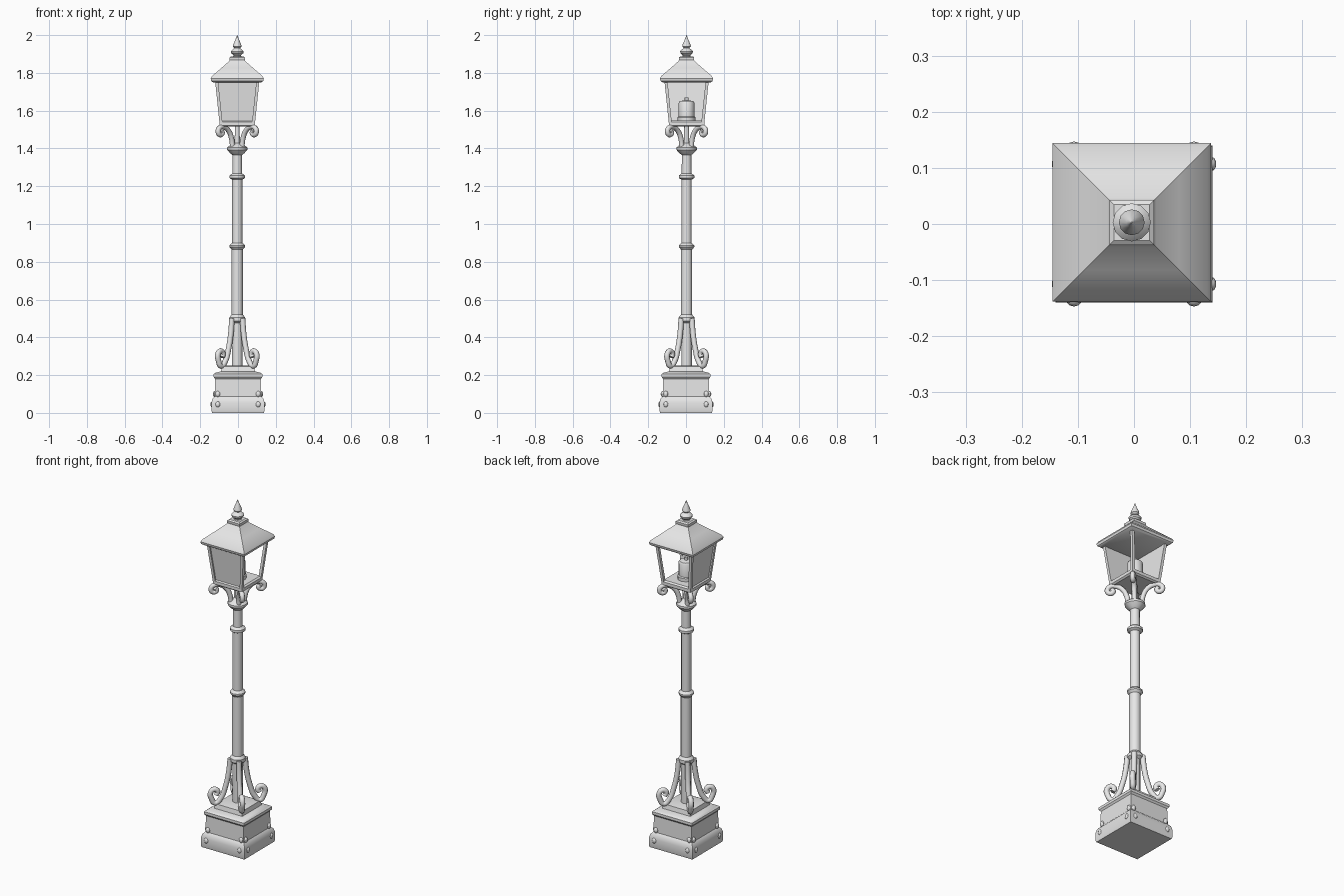
import bpy, bmesh, math
from mathutils import Vector

if "Cube" in bpy.data.objects:
    bpy.data.objects.remove(bpy.data.objects["Cube"])

CX, CY = -0.004, 0.003          # slight lean of the upper parts off centre
grey = bpy.data.materials.new("cast_metal_grey")
grey.use_nodes = True
grey.diffuse_color = (0.8, 0.8, 0.8, 1)
grey.node_tree.nodes["Principled BSDF"].inputs["Base Color"].default_value = (0.8, 0.8, 0.8, 1)


def finish(obj, angle=35):
    obj.data.materials.clear()
    obj.data.materials.append(grey)
    bpy.ops.object.select_all(action='DESELECT')
    obj.select_set(True)
    bpy.context.view_layer.objects.active = obj
    bpy.ops.object.shade_smooth_by_angle(angle=math.radians(angle))
    return obj


def from_bmesh(name, bm, loc):
    bmesh.ops.recalc_face_normals(bm, faces=bm.faces)
    mesh = bpy.data.meshes.new(name)
    bm.to_mesh(mesh)
    bm.free()
    obj = bpy.data.objects.new(name, mesh)
    bpy.context.collection.objects.link(obj)
    obj.location = loc
    return finish(obj)


def stack(name, profile, sides, turn=0.0, square=False, loc=(CX, CY, 0)):
    """Loft rings of (radius, height); square rings use half width."""
    bm = bmesh.new()
    rings = []
    for r, z in profile:
        k = r * math.sqrt(2) if square else r
        rings.append([bm.verts.new((k * math.cos(turn + math.tau * i / sides),
                                    k * math.sin(turn + math.tau * i / sides), z))
                      for i in range(sides)])
    for a, b in zip(rings, rings[1:]):
        for i in range(sides):
            j = (i + 1) % sides
            bm.faces.new((a[i], a[j], b[j], b[i]))
    bm.faces.new(rings[0][::-1])
    bm.faces.new(rings[-1])
    return from_bmesh(name, bm, loc)


def square_stack(name, profile, loc=(CX, CY, 0)):
    return stack(name, profile, 4, math.pi / 4, True, loc)


def scroll(name, path, radius, angle):
    """Curled iron bracket swept along a (distance, height) path."""
    curve = bpy.data.curves.new(name, 'CURVE')
    curve.dimensions = '3D'
    curve.bevel_depth = radius
    curve.bevel_resolution = 2
    curve.resolution_u = 5
    curve.use_fill_caps = True
    spline = curve.splines.new('BEZIER')
    spline.bezier_points.add(len(path) - 1)
    for p, (d, z) in zip(spline.bezier_points, path):
        p.co = (d * math.cos(angle), d * math.sin(angle), z)
        p.handle_left_type = p.handle_right_type = 'AUTO'
    obj = bpy.data.objects.new(name, curve)
    bpy.context.collection.objects.link(obj)
    obj.location = (CX, CY, 0)
    bpy.ops.object.select_all(action='DESELECT')
    obj.select_set(True)
    bpy.context.view_layer.objects.active = obj
    bpy.ops.object.convert(target='MESH')
    return finish(bpy.context.object, 50)


def ball(name, loc, scale):
    bm = bmesh.new()
    bmesh.ops.create_uvsphere(bm, u_segments=10, v_segments=6, radius=1)
    bmesh.ops.scale(bm, vec=scale, verts=bm.verts)
    return from_bmesh(name, bm, loc)


# Stepped square pedestal
square_stack("pedestal", [(0.137, 0), (0.14, 0.01), (0.14, 0.055), (0.135, 0.075),
                          (0.123, 0.088), (0.121, 0.18), (0.129, 0.19), (0.129, 0.205),
                          (0.118, 0.213), (0.09, 0.22), (0.085, 0.245), (0.07, 0.25)],
             (0, 0, 0))

# Studs near the pedestal corners
for s in (-1, 1):
    for t in (-1, 1):
        for z, out in ((0.045, 0.137), (0.1, 0.124)):
            ball("pedestal_stud_side", (s * out, t * 0.107, z), (0.01, 0.013, 0.016))
            ball("pedestal_stud_face", (t * 0.107, s * out, z), (0.013, 0.01, 0.016))

# Post shaft with collars
stack("post", [(0.028, 0.24), (0.028, 0.475), (0.042, 0.487), (0.042, 0.505), (0.03, 0.52),
               (0.03, 0.865), (0.041, 0.878), (0.041, 0.887), (0.027, 0.9),
               (0.027, 1.235), (0.041, 1.243), (0.041, 1.257), (0.026, 1.268),
               (0.025, 1.365), (0.038, 1.375), (0.054, 1.393), (0.054, 1.405),
               (0.035, 1.42), (0.014, 1.43), (0.012, 1.53)], 12)

# Curled brackets on the diagonals, below and above
LOWER = [(0.04, 0.5), (0.048, 0.42), (0.065, 0.34), (0.092, 0.27), (0.12, 0.247),
         (0.14, 0.275), (0.145, 0.31), (0.125, 0.328), (0.107, 0.312), (0.115, 0.295)]
UPPER = [(0.035, 1.405), (0.042, 1.45), (0.062, 1.49), (0.095, 1.512), (0.128, 1.512),
         (0.143, 1.492), (0.13, 1.472), (0.112, 1.482), (0.12, 1.495)]
for i in range(4):
    a = math.pi / 4 + i * math.pi / 2
    scroll("lower_bracket", LOWER, 0.0145, a)
    scroll("upper_bracket", UPPER, 0.0135, a)

# Lantern floor and roof
square_stack("lantern_floor", [(0.085, 1.515), (0.094, 1.522), (0.094, 1.54), (0.085, 1.547)])
square_stack("lantern_roof", [(0.125, 1.748), (0.138, 1.757), (0.141, 1.77), (0.134, 1.783),
                              (0.085, 1.825), (0.043, 1.862), (0.04, 1.868)])
square_stack("roof_cap", [(0.036, 1.862), (0.04, 1.868), (0.04, 1.882), (0.032, 1.888)])

# Finial
stack("finial", [(0.022, 1.885), (0.02, 1.893), (0.032, 1.904), (0.034, 1.914), (0.024, 1.925),
                 (0.014, 1.931), (0.023, 1.94), (0.021, 1.95), (0.01, 1.975), (0.001, 2.0)], 12)

# Tapered corner posts of the lantern
LOW, HIGH, Z0, Z1 = 0.086, 0.109, 1.535, 1.755


def beam(name, corners, thick):
    """Box between two points, square in plan."""
    bm = bmesh.new()
    ends = [[bm.verts.new(Vector(c) + Vector((dx * thick, dy * thick, 0)))
             for dx, dy in ((-1, -1), (1, -1), (1, 1), (-1, 1))] for c in corners]
    for i in range(4):
        j = (i + 1) % 4
        bm.faces.new((ends[0][i], ends[0][j], ends[1][j], ends[1][i]))
    bm.faces.new(ends[0])
    bm.faces.new(ends[1])
    return from_bmesh(name, bm, (CX, CY, 0))


for sx in (-1, 1):
    for sy in (-1, 1):
        beam("lantern_corner_post", ((sx * LOW, sy * LOW, Z0), (sx * HIGH, sy * HIGH, Z1)), 0.008)

# Closed panels on the front and the right; the other two sides are open
for name, turn in (("front_panel", 0), ("right_panel", -math.pi / 2)):
    bm = bmesh.new()
    quads = []
    for off in (0, 0.006):
        quads.append([bm.verts.new((x, -h + off, z)) for x, h, z in
                      ((-LOW, LOW, Z0), (LOW, LOW, Z0), (HIGH, HIGH, Z1), (-HIGH, HIGH, Z1))])
    for i in range(4):
        j = (i + 1) % 4
        bm.faces.new((quads[0][i], quads[0][j], quads[1][j], quads[1][i]))
    bm.faces.new(quads[0])
    bm.faces.new(quads[1])
    panel = from_bmesh(name, bm, (CX, CY, 0))
    panel.rotation_euler.z = turn

# Lamp holder inside the lantern
stack("lamp_holder", [(0.047, 1.54), (0.047, 1.565), (0.042, 1.57), (0.042, 1.64),
                      (0.036, 1.65), (0.01, 1.655), (0.01, 1.67)], 12)
